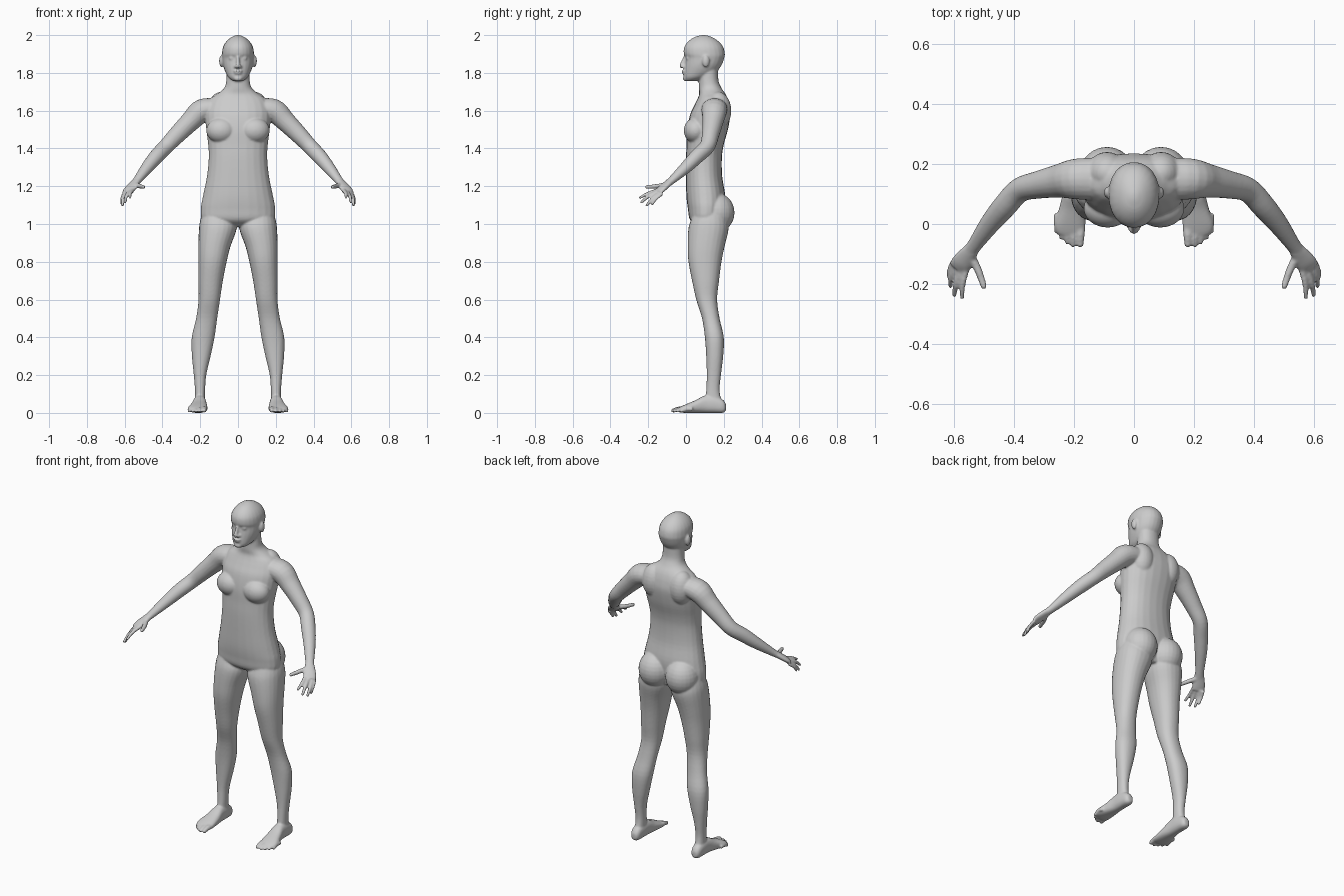
import bpy, bmesh
from math import cos, sin, pi
from mathutils import Vector, Matrix

bm = bmesh.new()
SIDES = (1, -1)


def spline(rows, steps=4):
    """Catmull-Rom interpolation of rows of numbers."""
    out = []
    for i in range(len(rows) - 1):
        p0, p1, p2 = rows[max(i - 1, 0)], rows[i], rows[i + 1]
        p3 = rows[min(i + 2, len(rows) - 1)]
        for k in range(steps):
            t = k / steps
            out.append([0.5 * (2 * b + (c - a) * t + (2 * a - 5 * b + 4 * c - d) * t * t
                               + (3 * b - a - 3 * c + d) * t ** 3)
                        for a, b, c, d in zip(p0, p1, p2, p3)])
    return out + [list(rows[-1])]


def loft(frames, side=1, power=2.0, n=24):
    """Skin closed rings given as (centre, u, v)."""
    rings = []
    for c, u, v in frames:
        ring = []
        for k in range(n):
            ca, sa = cos(2 * pi * k / n), sin(2 * pi * k / n)
            e = 2 / power
            p = c + u * (abs(ca) ** e * (1 if ca > 0 else -1)) + v * (abs(sa) ** e * (1 if sa > 0 else -1))
            ring.append(bm.verts.new((p.x * side, p.y, p.z)))
        rings.append(ring)
    for a, b in zip(rings, rings[1:]):
        for k in range(n):
            bm.faces.new((a[k], a[(k + 1) % n], b[(k + 1) % n], b[k]))
    bm.faces.new(rings[0])
    bm.faces.new(rings[-1])


def stack(rows, axis='z', side=1, power=2.2):
    """Sections across an axis: (position, x0, x1, low, high)."""
    frames = []
    for t, x0, x1, lo, hi in spline(rows):
        m, h = (lo + hi) / 2, (hi - lo) / 2
        c = (m, t) if axis == 'z' else (t, m)
        v = (0, h, 0) if axis == 'z' else (0, 0, h)
        frames.append((Vector(((x0 + x1) / 2, *c)), Vector(((x1 - x0) / 2, 0, 0)), Vector(v)))
    loft(frames, side, power)


def limb(rows, side=1, n=20):
    """Tube along a path: (x, y, z, horizontal radius, other radius)."""
    rows = spline(rows)
    pts = [Vector(r[:3]) for r in rows]
    frames = []
    for i, r in enumerate(rows):
        t = (pts[min(i + 1, len(pts) - 1)] - pts[max(i - 1, 0)]).normalized()
        u = t.cross(Vector((0, 0, 1))).normalized()
        frames.append((pts[i], u * r[3], u.cross(t) * r[4]))
    loft(frames, side, 2.0, n)


def ball(c, r, side=1):
    m = Matrix.Translation((c[0] * side, c[1], c[2])) @ Matrix.Diagonal((*r, 1))
    bmesh.ops.create_uvsphere(bm, u_segments=24, v_segments=14, radius=1, matrix=m)


def digit(a, b, c, r, side):
    """Finger or toe through three points, with a round tip."""
    limb([(*a, r * 1.1, r * 1.1), (*b, r * 1.05, r), (*c, r * .85, r * .8)], side, 12)
    ball(c, (r * .85,) * 3, side)


# Torso and neck: z, half width, front, back
torso = [(.985, .09, .07, .18), (1.02, .185, .022, .19), (1.08, .197, .01, .205),
         (1.15, .185, .002, .208), (1.25, .165, 0, .192), (1.35, .155, 0, .19),
         (1.42, .158, .003, .2), (1.5, .168, .006, .222), (1.58, .175, .022, .235),
         (1.63, .165, .045, .23), (1.665, .145, .062, .22), (1.69, .108, .07, .208),
         (1.72, .073, .068, .188), (1.76, .062, .068, .172), (1.83, .06, .07, .17)]
stack([(z, -w, w, f, b) for z, w, f, b in torso])

# Head
head = [(1.757, .026, -.004, .06), (1.775, .05, -.012, .11), (1.805, .067, -.011, .16),
        (1.84, .079, -.007, .188), (1.88, .084, -.003, .203), (1.9, .085, -.012, .206),
        (1.935, .08, -.01, .198), (1.965, .063, .01, .175), (1.988, .037, .042, .14),
        (2.0, .01, .08, .105)]
stack([(z, -w, w, f, b) for z, w, f, b in head], power=2.1)

# Nose, lips and chin
limb([(0, -.004, 1.885, .008, .01), (0, -.014, 1.86, .009, .011),
      (0, -.023, 1.838, .013, .012), (0, -.02, 1.828, .012, .008)])
ball((0, -.012, 1.81), (.024, .012, .006))
ball((0, -.01, 1.798), (.021, .012, .006))
ball((0, -.003, 1.77), (.022, .014, .014))

for s in SIDES:
    # Face details, ears
    ball((.033, .012, 1.878), (.015, .013, .01), s)
    ball((.013, -.014, 1.832), (.009, .01, .008), s)
    ball((.088, .105, 1.862), (.012, .019, .032), s)
    # Chest and buttocks
    ball((.088, .052, 1.495), (.08, .064, .068), s)
    ball((.09, .16, 1.06), (.095, .097, .105), s)
    # Shoulder blade
    ball((.09, .17, 1.6), (.07, .07, .1), s)

    # Leg: z, inner x, outer x, front, back
    stack([(1.08, .04, .18, .05, .2), (1.02, .012, .2, .025, .22), (.97, .008, .207, .012, .225),
           (.88, .04, .21, .009, .204), (.8, .06, .21, .013, .188), (.7, .08, .21, .032, .175),
           (.6, .095, .209, .054, .165), (.5, .11, .222, .085, .178), (.4, .124, .245, .1, .2),
           (.3, .145, .244, .107, .197), (.2, .168, .234, .11, .185), (.12, .174, .228, .107, .178),
           (.05, .175, .228, .1, .19)], 'z', s)

    # Foot: y, inner x, outer x, bottom, top
    stack([(.212, .187, .217, .012, .045), (.195, .175, .23, 0, .07), (.15, .17, .235, 0, .09),
           (.1, .168, .238, 0, .092), (.05, .163, .25, 0, .067), (0, .161, .265, 0, .046),
           (-.03, .164, .258, .002, .032), (-.042, .175, .235, .006, .024)], 'y', s, 2.4)
    # Toes
    for x, y, r in ((.179, -.066, .0145), (.203, -.07, .0105), (.223, -.06, .01),
                    (.241, -.045, .01), (.257, -.025, .01)):
        digit((x, y + .06, .02), (x, y + .03, .02), (x, y, r * .9), r, s)

    # Arm
    limb([(.1, .15, 1.615, .07, .05), (.19, .15, 1.6, .068, .062), (.25, .143, 1.545, .056, .054),
          (.32, .13, 1.475, .046, .047), (.38, .113, 1.412, .041, .041), (.43, .06, 1.36, .04, .039),
          (.48, 0, 1.3, .034, .032), (.53, -.07, 1.236, .025, .021),
          (.55, -.098, 1.212, .026, .017)], s)
    # Palm
    limb([(.532, -.075, 1.233, .022, .018), (.555, -.105, 1.207, .031, .017),
          (.573, -.13, 1.185, .036, .016), (.585, -.148, 1.167, .034, .012)], s)
    # Fingers and thumb
    for a, b, c, r in (((.557, -.15, 1.18), (.57, -.2, 1.162), (.572, -.243, 1.14), .0095),
                       ((.575, -.148, 1.172), (.592, -.198, 1.147), (.598, -.236, 1.115), .0098),
                       ((.592, -.138, 1.164), (.608, -.178, 1.134), (.611, -.207, 1.1), .0095),
                       ((.603, -.126, 1.16), (.615, -.157, 1.135), (.615, -.178, 1.106), .0085),
                       ((.543, -.105, 1.208), (.518, -.155, 1.2), (.5, -.207, 1.196), .0125)):
        digit(a, b, c, r, s)

bmesh.ops.recalc_face_normals(bm, faces=bm.faces)
mesh = bpy.data.meshes.new("body")
bm.to_mesh(mesh)
bm.free()
body = bpy.data.objects.new("body", mesh)
bpy.context.collection.objects.link(body)

# Fuse all parts into one smooth skin
fuse = body.modifiers.new("fuse", 'REMESH')
fuse.mode = 'VOXEL'
fuse.voxel_size = .0055
fuse.use_smooth_shade = True
relax = body.modifiers.new("relax", 'SMOOTH')
relax.factor = .5
relax.iterations = 5
